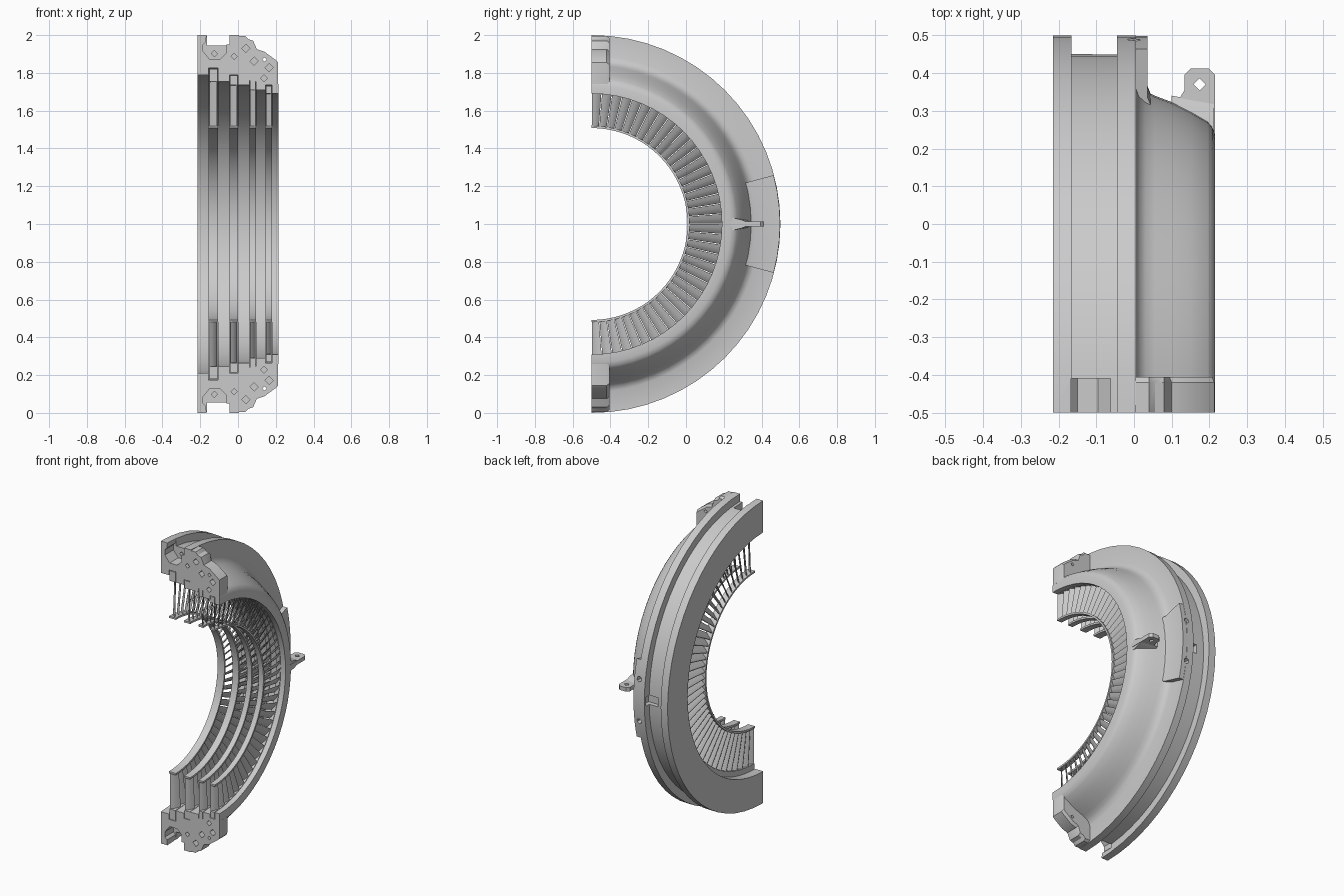
import bpy, bmesh
from math import sin, cos, pi, radians
from mathutils import Matrix, Vector

if "Cube" in bpy.data.objects:
    bpy.data.objects.remove(bpy.data.objects["Cube"])

CY, CZ = -0.5, 1.0          # machine axis runs along x through here


def polar(x, r, a):
    return (x, CY + r * cos(a), CZ + r * sin(a))


def finish(bm, name, angle=30):
    bmesh.ops.recalc_face_normals(bm, faces=bm.faces)
    me = bpy.data.meshes.new(name)
    bm.to_mesh(me)
    bm.free()
    ob = bpy.data.objects.new(name, me)
    bpy.context.collection.objects.link(ob)
    smooth(ob, angle)
    return ob


def smooth(ob, angle=30):
    bpy.ops.object.select_all(action='DESELECT')
    ob.select_set(True)
    bpy.context.view_layer.objects.active = ob
    bpy.ops.object.shade_smooth_by_angle(angle=radians(angle))


def loft(bm, loops):
    """Closed loops joined by quads and capped at both ends."""
    rings = [[bm.verts.new(p) for p in loop] for loop in loops]
    n = len(rings[0])
    for A, B in zip(rings, rings[1:]):
        for i in range(n):
            j = (i + 1) % n
            bm.faces.new((A[i], A[j], B[j], B[i]))
    bm.faces.new(rings[0])
    bm.faces.new(rings[-1][::-1])


def revolve(name, profile, a0=-90, a1=90, n=32):
    bm = bmesh.new()
    angles = [radians(a0 + (a1 - a0) * i / n) for i in range(n + 1)]
    loft(bm, [[polar(x, r, a) for x, r in profile] for a in angles])
    return finish(bm, name)


def rod(bm, p, direction, radius, depth, sides):
    """Prism centred on p, pointing along direction."""
    q = Vector(direction).to_track_quat('Z', 'Y').to_matrix().to_4x4()
    bmesh.ops.create_cone(bm, cap_ends=True, segments=sides, radius1=radius, radius2=radius,
                          depth=depth, matrix=Matrix.Translation(p) @ q)


def cut(ob, cutter):
    m = ob.modifiers.new("cut", 'BOOLEAN')
    m.operation, m.solver, m.object = 'DIFFERENCE', 'EXACT', cutter
    bpy.context.view_layer.objects.active = ob
    bpy.ops.object.modifier_apply(modifier=m.name)
    smooth(ob)


# Blade rows: x start, x end, groove radius
rows = [(-0.155, -0.105, 0.825), (-0.045, 0.0, 0.79), (0.06, 0.095, 0.765), (0.145, 0.18, 0.735)]
bores = [0.79, 0.755, 0.735, 0.71, 0.69]   # bore before, between and after rows

# Casing: stepped bore inside, two rims with a channel and a curved cone outside
outer = [(0.215, 0.735), (0.208, 0.757), (0.195, 0.772), (0.15, 0.798), (0.1, 0.823),
         (0.055, 0.84), (0.03, 0.852), (0.013, 0.868), (0.005, 0.89), (0.005, 1.0),
         (-0.045, 1.0), (-0.045, 0.95), (-0.165, 0.95), (-0.165, 1.0), (-0.215, 1.0)]
inner = [(-0.215, bores[0])]
for (x0, x1, g), b0, b1 in zip(rows, bores, bores[1:]):
    inner += [(x0, b0), (x0, g), (x1, g), (x1, b1)]
inner.append((0.215, bores[-1]))
casing = revolve("casing_half_ring", inner + outer)

# Split flanges thickening the cone at both joint ends
flange_shape = [(0.0, 0.77), (0.0, 0.995), (0.04, 0.995), (0.055, 0.978), (0.08, 0.97), (0.1, 0.925),
                (0.14, 0.912), (0.2, 0.868), (0.213, 0.855), (0.213, 0.74), (0.19, 0.74)]
flanges = []
for side, name in ((1, "upper_split_flange"), (-1, "lower_split_flange")):
    bm = bmesh.new()
    ys = [(-0.5, 0), (-0.42, 0.0), (-0.405, 0.012)]
    loft(bm, [[(x if x < 0.1 else x - s * 0.5, y, CZ + side * (r - s)) for x, r in flange_shape]
              for y, s in ys])
    flanges.append(finish(bm, name))

# Raised pad on the rim face
pad = revolve("rim_pad", [(0.0, 0.845), (0.0, 0.998), (0.036, 0.998), (0.036, 0.865), (0.046, 0.84)],
              -15, 15, 6)

# Cutters: bolt holes and pockets in the joint face
bm = bmesh.new()
holes = [(-0.02, 0.888, 0.016, 0.1), (0.042, 0.93, 0.022, 0.1), (0.085, 0.862, 0.022, 0.1),
         (0.165, 0.828, 0.022, 0.1), (0.138, 0.772, 0.018, 0.1), (0.14, 0.87, 0.012, 0.3),
         (-0.125, 0.902, 0.014, 0.26)]
for side in (1, -1):
    for x, dz, r, depth in holes:
        if x == -0.125:
            continue
        rod(bm, (x, -0.5, CZ + side * dz), (0, 1, 0), r, depth, 4)
joint_holes = finish(bm, "joint_hole_cutter")

bm = bmesh.new()
pocket = [(-0.165, 1.02), (-0.185, 0.95), (-0.185, 0.915), (-0.15, 0.872),
          (-0.095, 0.872), (-0.062, 0.905), (-0.062, 0.96), (-0.062, 1.02)]
pocket[0] = (-0.17, 0.965)
pocket[-1] = (-0.165, 1.02)
pocket.insert(7, (-0.062, 1.02))
pocket = pocket[1:] + pocket[:1]
for side in (1, -1):
    loft(bm, [[(x, y, CZ + side * r) for x, r in pocket] for y in (-0.55, -0.41)])
pockets = finish(bm, "channel_pocket_cutter")

bm = bmesh.new()
for side in (1, -1):
    rod(bm, (-0.125, -0.41, CZ + side * 0.902), (0, 1, 0), 0.016, 0.12, 4)
pocket_holes = finish(bm, "pocket_hole_cutter")

# Cutters: radial rim holes and the key slot in the channel
bm = bmesh.new()
for a in (-0.14, 0.14):
    rod(bm, polar(0.0, 1.0, a), (0, cos(a), sin(a)), 0.018, 0.08, 6)
bmesh.ops.create_cube(bm, size=1, matrix=Matrix.Translation((-0.065, 0.45, 1.0))
                      @ Matrix.Diagonal((0.09, 0.06, 0.06, 1)))
rim_cuts = finish(bm, "rim_hole_cutter")

for c in (joint_holes, pockets, pocket_holes, rim_cuts):
    cut(casing, c)
for f in flanges:
    cut(f, joint_holes)
cut(pad, rim_cuts)

# Lifting lug with its eye and a thicker root
bm = bmesh.new()
lug_shape = [(0.09, 0.29), (0.1, 0.322), (0.12, 0.332), (0.134, 0.355), (0.134, 0.395), (0.15, 0.412),
             (0.198, 0.412), (0.215, 0.395), (0.215, 0.22)]
loft(bm, [[(x, y, z) for x, y in lug_shape] for z in (0.987, 1.013)])
lug = finish(bm, "lifting_lug")
bm = bmesh.new()
rod(bm, (0.174, 0.37, 1.0), (0, 0, 1), 0.016, 0.1, 4)
lug_hole = finish(bm, "lug_hole_cutter")
cut(lug, lug_hole)
bm = bmesh.new()
loft(bm, [[(0.1, y, 1 - h), (0.212, y - 0.02, 1 - h), (0.212, y - 0.02, 1 + h), (0.1, y, 1 + h)]
          for y, h in ((0.26, 0.035), (0.315, 0.022), (0.34, 0.012))])
finish(bm, "lug_root")

for c in (joint_holes, pockets, pocket_holes, rim_cuts, lug_hole):
    bpy.data.objects.remove(c)

# Blade rows: root ring, curved vanes and thin inner shroud
COUNT = 40
pitch = pi / COUNT
section = [(-0.5, -0.48), (-0.15, -0.26), (0.2, 0.05), (0.5, 0.5),
           (0.02, 0.12), (-0.32, -0.14), (-0.52, -0.4)]    # axial, tangential
for k, (x0, x1, g) in enumerate(rows):
    xm, w = (x0 + x1) / 2, (x1 - x0)
    b = bores[k + 1]
    revolve(f"blade_root_ring_{k + 1}", [(x0 + 0.003, b), (x0 + 0.003, g - 0.004),
                                         (x1 - 0.003, g - 0.004), (x1 - 0.003, b)])
    revolve(f"inner_shroud_{k + 1}", [(x0, 0.508), (x0, 0.52), (x1, 0.52), (x1, 0.508)], n=40)
    bm = bmesh.new()
    for i in range(COUNT):
        a = -pi / 2 + pitch * (i + 0.5)
        loft(bm, [[polar(xm + u * w * 0.8, r, a + v * pitch * 0.95) for u, v in section]
                  for r in (0.515, b + 0.006)])
    finish(bm, f"blades_{k + 1}", 40)
